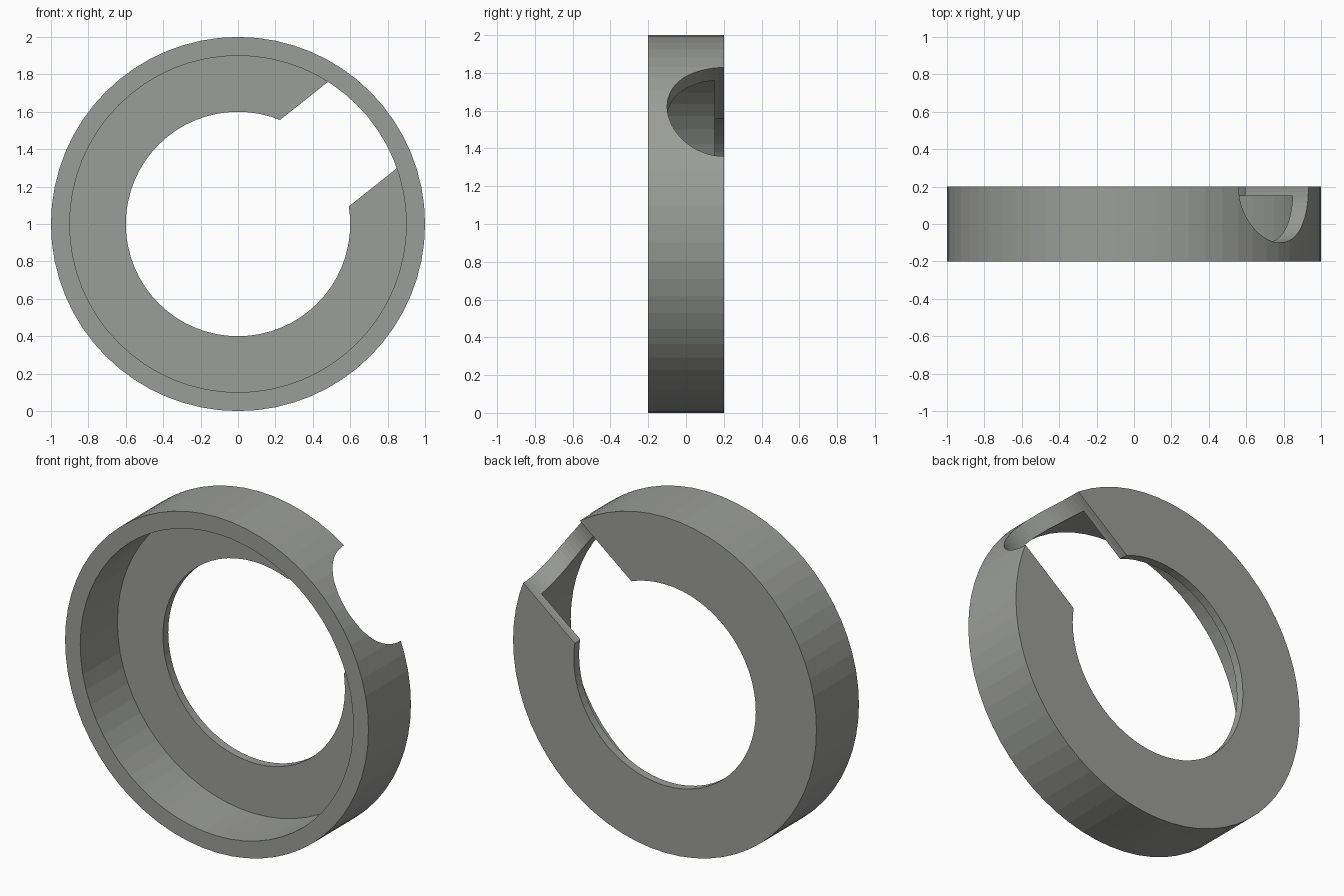
import bpy, bmesh, math
from mathutils import Matrix

if "Cube" in bpy.data.objects:
    bpy.data.objects.remove(bpy.data.objects["Cube"])

SIDES = 64
grey = bpy.data.materials.new("warm grey")
grey.diffuse_color = (0.33, 0.34, 0.32, 1)
grey.use_nodes = True
grey.node_tree.nodes["Principled BSDF"].inputs["Base Color"].default_value = grey.diffuse_color


def add_object(name, bm):
    bmesh.ops.recalc_face_normals(bm, faces=bm.faces)
    mesh = bpy.data.meshes.new(name)
    bm.to_mesh(mesh)
    bm.free()
    mesh.materials.append(grey)
    obj = bpy.data.objects.new(name, mesh)
    bpy.context.collection.objects.link(obj)
    return obj


# Retaining ring: L-shaped section (radius, y) turned around the y axis
profile = [(1.0, -0.2), (1.0, 0.2), (0.6, 0.2), (0.6, 0.15), (0.9, 0.15), (0.9, -0.2)]
bm = bmesh.new()
loops = []
for i in range(SIDES):
    a = 2 * math.pi * i / SIDES
    loops.append([bm.verts.new((r * math.cos(a), y, 1 + r * math.sin(a))) for r, y in profile])
for i in range(SIDES):
    here, after = loops[i], loops[(i + 1) % SIDES]
    for j in range(len(profile)):
        k = (j + 1) % len(profile)
        bm.faces.new((here[j], here[k], after[k], after[j]))
ring = add_object("flanged_ring", bm)

# Round cutter lying along a radius, centred on the back face
angle = math.radians(38.5)
bm = bmesh.new()
bmesh.ops.create_cone(bm, cap_ends=True, segments=64, radius1=0.3, radius2=0.3, depth=1.0)
bm.transform(Matrix.Translation((0.9 * math.cos(angle), 0.2, 1 + 0.9 * math.sin(angle)))
             @ Matrix.Rotation(math.pi / 2 - angle, 4, 'Y'))
cutter = add_object("notch_cutter", bm)
cutter.hide_render = True
cutter.hide_viewport = True

# Notch through the wall and flange
notch = ring.modifiers.new("notch", 'BOOLEAN')
notch.operation = 'DIFFERENCE'
notch.solver = 'EXACT'
notch.object = cutter
